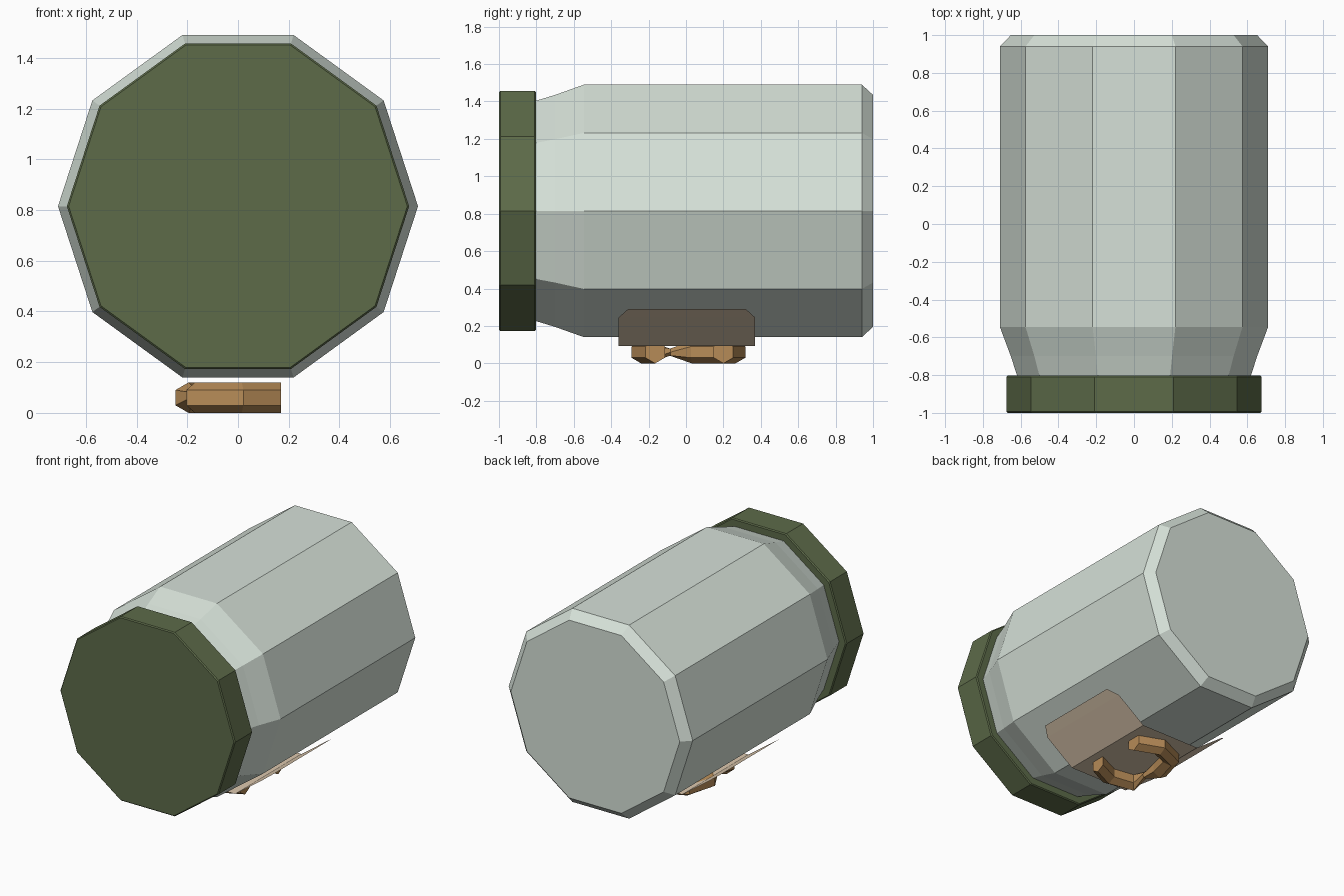
import bpy, bmesh, math
from mathutils import Vector

old = bpy.data.objects.get("Cube")
if old:
    bpy.data.objects.remove(old, do_unlink=True)

AXIS_Z = 0.815


def material(name, srgb):
    colour = [((c / 255 + 0.055) / 1.055) ** 2.4 for c in srgb] + [1]
    mat = bpy.data.materials.new(name)
    mat.use_nodes = True
    mat.diffuse_color = colour
    bsdf = mat.node_tree.nodes["Principled BSDF"]
    bsdf.inputs["Base Color"].default_value = colour
    bsdf.inputs["Roughness"].default_value = 0.8
    return mat


def finish(bm, name, mat, closed=True):
    if closed:
        bmesh.ops.recalc_face_normals(bm, faces=bm.faces)
    mesh = bpy.data.meshes.new(name)
    bm.to_mesh(mesh)
    bm.free()
    mesh.materials.append(mat)
    obj = bpy.data.objects.new(name, mesh)
    bpy.context.collection.objects.link(obj)
    return obj


def loft(name, rings, mat):
    """Skin a list of point rings and cap both ends."""
    bm = bmesh.new()
    loops = [[bm.verts.new(p) for p in ring] for ring in rings]
    n = len(loops[0])
    for a, b in zip(loops, loops[1:]):
        for i in range(n):
            j = (i + 1) % n
            bm.faces.new((a[i], a[j], b[j], b[i]))
    bm.faces.new(loops[0])
    bm.faces.new(loops[-1])
    return finish(bm, name, mat)


def decagon(y, r):
    angles = [math.tau * i / 10 for i in range(10)]
    return [(r * math.cos(a), y, AXIS_Z + r * math.sin(a)) for a in angles]


glass = material("pale grey green", (214, 225, 216))
green = material("dark olive green", (93, 107, 73))
paper = material("beige", (220, 200, 174))
twine_mat = material("tan brown", (182, 139, 87))

# Jar body: ten-sided, tapering to the neck and chamfered at the base
jar_profile = [(-0.85, 0.61), (-0.80, 0.62), (-0.70, 0.652), (-0.545, 0.71),
               (0.94, 0.71), (1.0, 0.652)]
loft("jar_body", [decagon(y, r) for y, r in jar_profile], glass)

# Lid with a fine edge bevel
lid_profile = [(-1.0, 0.668), (-0.993, 0.675), (-0.809, 0.675), (-0.802, 0.668)]
loft("jar_lid", [decagon(y, r) for y, r in lid_profile], green)

# Label: a thin sheet folded around the underside, with clipped corners
half = [(0.5, 0.29, 0.315), (0.44, 0.245, 0.365), (0.23, 0.093, 0.365)]
strip = half + [(-x, z, w) for x, z, w in reversed(half)]
bm = bmesh.new()
rows = [(bm.verts.new((x, 0.005 - w, z)), bm.verts.new((x, 0.005 + w, z)))
        for x, z, w in strip]
for a, b in zip(rows, rows[1:]):
    bm.faces.new((a[0], a[1], b[1], b[0]))
for f in bm.faces:
    f.normal_update()
    if f.normal.z > 0:
        f.normal_flip()
finish(bm, "label", paper, closed=False)

# Twine: a hexagonal tube in an open loop, pinched where it twists
path = [(0.17, -0.165), (0.015, -0.24), (-0.17, -0.205), (-0.165, -0.085),
        (-0.195, 0.03), (-0.15, 0.2), (0.0, 0.265), (0.17, 0.2)]
pinch = 3
points = [Vector((x, y, 0.06)) for x, y in path]
rings = []
for i, p in enumerate(points):
    before = points[max(i - 1, 0)]
    after = points[min(i + 1, len(points) - 1)]
    tangent = (after - before).normalized()
    if i in (0, len(points) - 1):
        tangent = Vector((-1 if i == 0 else 1, 0, 0))
    side = Vector((-tangent.y, tangent.x, 0))
    up = Vector((0, 0, 1))
    radius = 0.022 if i == pinch else 0.06
    twist = math.pi / 6 if i == pinch else 0
    if i > pinch:
        twist = math.pi / 3
    ring = []
    for k in range(6):
        a = math.tau * k / 6 + twist
        ring.append(p + radius * (math.cos(a) * up + math.sin(a) * side))
    rings.append(ring)
loft("twine_loop", rings, twine_mat)
